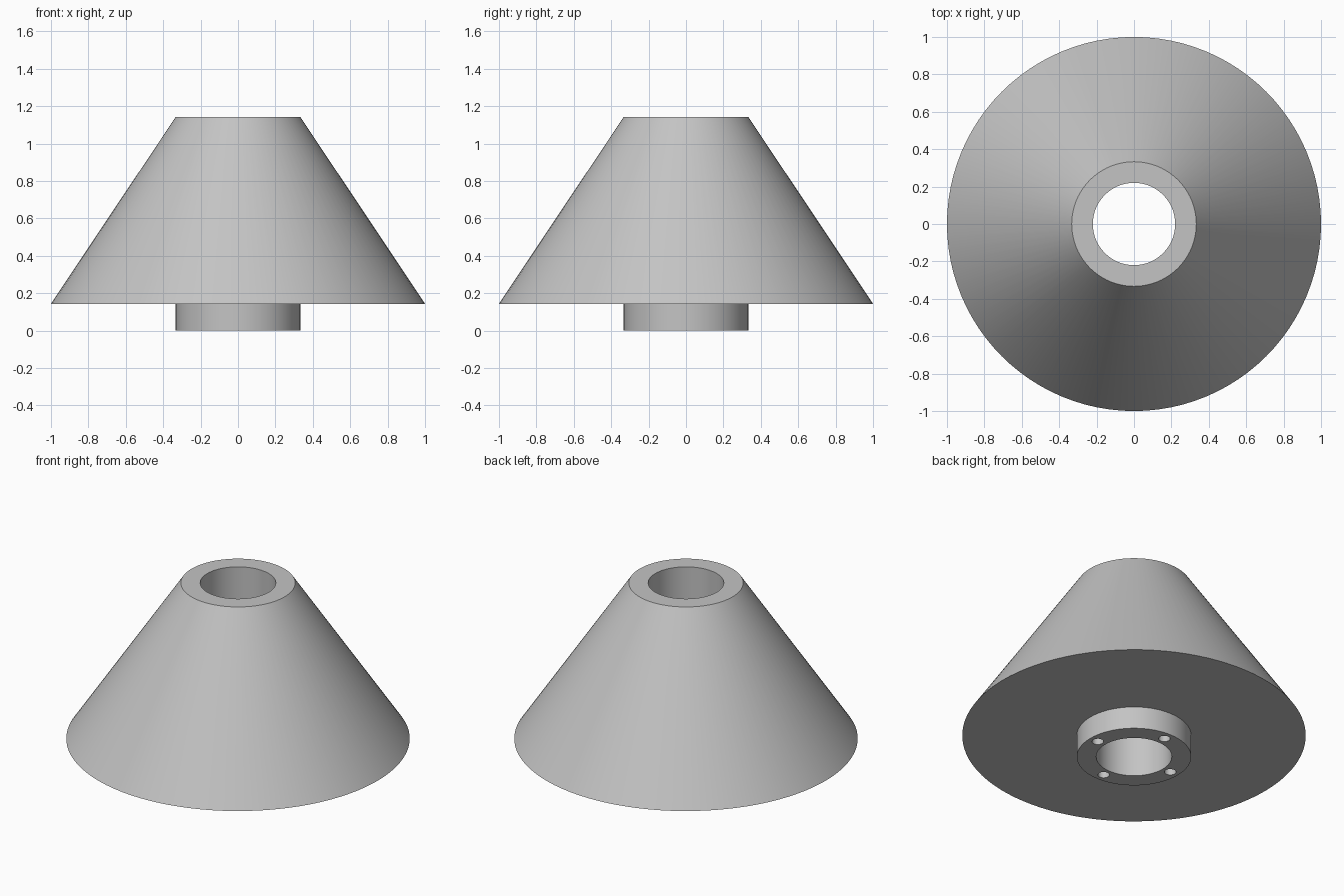
import bpy, bmesh, math
from mathutils import Matrix, Vector

cube = bpy.data.objects.get("Cube")
if cube:
    bpy.data.objects.remove(cube, do_unlink=True)

SEGMENTS = 96
BORE, COLLAR, BASE = 0.22, 0.333, 1.0
COLLAR_TOP, HEIGHT = 0.143, 1.143
HOLE_RING, HOLE_RADIUS, HOLE_DEPTH = 0.275, 0.034, 0.14

grey = bpy.data.materials.new("plain grey")
grey.use_nodes = True
colour = (0.55, 0.55, 0.55, 1)
grey.diffuse_color = colour
grey.node_tree.nodes["Principled BSDF"].inputs["Base Color"].default_value = colour


def make_object(name, bm):
    bmesh.ops.recalc_face_normals(bm, faces=bm.faces)
    mesh = bpy.data.meshes.new(name)
    bm.to_mesh(mesh)
    bm.free()
    mesh.materials.append(grey)
    obj = bpy.data.objects.new(name, mesh)
    bpy.context.collection.objects.link(obj)
    return obj


# Cone with collar and through bore, turned from one closed profile
profile = [(BORE, 0), (COLLAR, 0), (COLLAR, COLLAR_TOP),
           (BASE, COLLAR_TOP), (COLLAR, HEIGHT), (BORE, HEIGHT)]
bm = bmesh.new()
verts = [bm.verts.new((r, 0, z)) for r, z in profile]
edges = [bm.edges.new((a, b)) for a, b in zip(verts, verts[1:] + verts[:1])]
bmesh.ops.spin(bm, geom=verts + edges, cent=(0, 0, 0), axis=(0, 0, 1),
               angle=math.tau, steps=SEGMENTS, use_merge=True)
bmesh.ops.remove_doubles(bm, verts=bm.verts, dist=0.0001)
cone = make_object("cone_with_collar", bm)

# Four small blind holes in the underside of the collar
bm = bmesh.new()
for i in range(4):
    turn = Matrix.Rotation(i * math.pi / 2, 4, "Z")
    spot = Matrix.Translation(Vector((HOLE_RING, 0, 0)))
    bmesh.ops.create_cone(bm, cap_ends=True, segments=24, radius1=HOLE_RADIUS,
                          radius2=HOLE_RADIUS, depth=2 * HOLE_DEPTH, matrix=turn @ spot)
cutter = make_object("hole_cutter", bm)
cutter.hide_render = True
cutter.hide_set(True)

cut = cone.modifiers.new("screw_holes", "BOOLEAN")
cut.operation = "DIFFERENCE"
cut.solver = "EXACT"
cut.object = cutter
bpy.context.view_layer.objects.active = cone
cone.select_set(True)
bpy.ops.object.modifier_apply(modifier=cut.name)
bpy.data.objects.remove(cutter, do_unlink=True)

bpy.ops.object.shade_smooth_by_angle(angle=math.radians(30))
